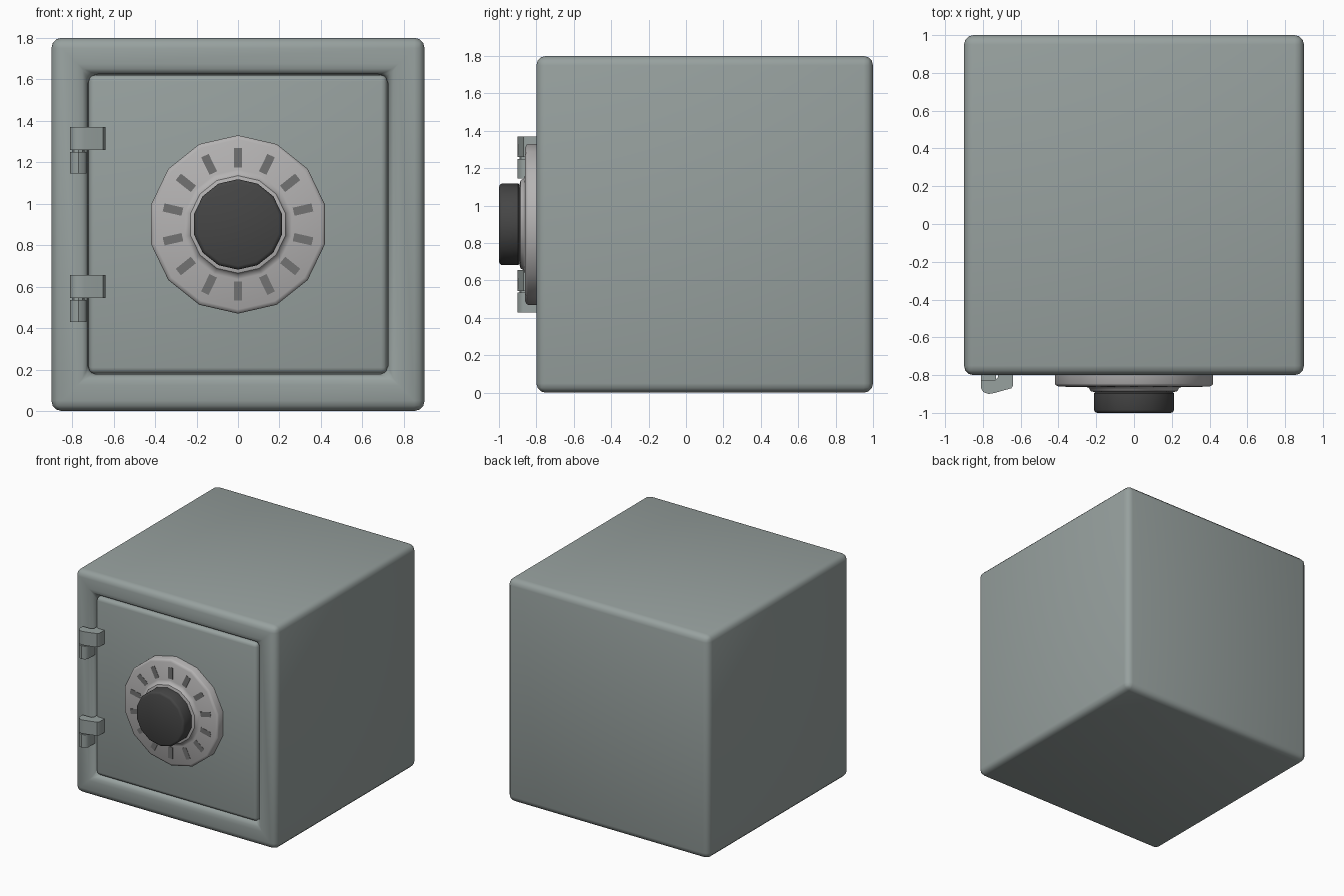
import bpy, bmesh
from math import sin, cos, pi, radians
from mathutils import Vector, Matrix

if "Cube" in bpy.data.objects:
    bpy.data.objects.remove(bpy.data.objects["Cube"])

CZ = 0.9      # height of the dial centre
SIDES = 14    # sides of the dial and number of marks


def material(name, rgb):
    m = bpy.data.materials.new(name)
    m.diffuse_color = (*rgb, 1)
    m.use_nodes = True
    m.node_tree.nodes["Principled BSDF"].inputs["Base Color"].default_value = m.diffuse_color
    return m


STEEL = material("painted_steel", (0.31, 0.355, 0.345))
SILVER = material("silver", (0.46, 0.45, 0.45))
BLACK = material("black", (0.06, 0.06, 0.06))
MARK = material("dark_mark", (0.17, 0.17, 0.17))


def finish(bm, name, mat, bevel=0, segments=3, angle=40):
    bmesh.ops.recalc_face_normals(bm, faces=bm.faces)
    me = bpy.data.meshes.new(name)
    bm.to_mesh(me)
    bm.free()
    ob = bpy.data.objects.new(name, me)
    bpy.context.collection.objects.link(ob)
    me.materials.append(mat)
    bpy.ops.object.select_all(action='DESELECT')
    bpy.context.view_layer.objects.active = ob
    ob.select_set(True)
    if bevel:
        b = ob.modifiers.new("bevel", 'BEVEL')
        b.width, b.segments = bevel, segments
        b.limit_method = 'ANGLE'
        bpy.ops.object.modifier_apply(modifier=b.name)
    bpy.ops.object.shade_smooth_by_angle(angle=radians(angle))
    return ob


def box(bm, lo, hi, rot=None):
    lo, hi = Vector(lo), Vector(hi)
    m = Matrix.Translation((lo + hi) / 2) @ Matrix.Diagonal((*(hi - lo), 1))
    bmesh.ops.create_cube(bm, size=1, matrix=(rot @ m if rot else m))


def lathe(name, profile, mat):
    # profile of (radius, y) turned about the dial axis
    bm = bmesh.new()
    rings = [[bm.verts.new((r * sin(2 * pi * k / SIDES), y, CZ + r * cos(2 * pi * k / SIDES)))
              for k in range(SIDES)] for r, y in profile]
    for a, b in zip(rings, rings[1:]):
        for k in range(SIDES):
            n = (k + 1) % SIDES
            bm.faces.new((a[k], a[n], b[n], b[k]))
    bm.faces.new(rings[0])
    bm.faces.new(rings[-1])
    return finish(bm, name, mat)


def prism(name, profile, z0, z1, mat):
    # (x, y) outline raised from z0 to z1
    bm = bmesh.new()
    f = bm.faces.new([bm.verts.new((x, y, z0)) for x, y in profile])
    up = bmesh.ops.extrude_face_region(bm, geom=[f])
    bmesh.ops.translate(bm, vec=(0, 0, z1 - z0),
                        verts=[g for g in up["geom"] if isinstance(g, bmesh.types.BMVert)])
    return finish(bm, name, mat)


# Body with a recess for the door in its front
bm = bmesh.new()
box(bm, (-0.9, -0.8, 0), (0.9, 1, 1.8))
front = min(bm.faces, key=lambda f: f.calc_center_median().y)
bmesh.ops.inset_region(bm, faces=[front], thickness=0.175, use_even_offset=True)
front = bmesh.ops.extrude_discrete_faces(bm, faces=[front])["faces"][0]
bmesh.ops.translate(bm, verts=front.verts, vec=(0, 0.2, 0))
finish(bm, "safe_body", STEEL, 0.05)

# Door
bm = bmesh.new()
box(bm, (-0.72, -0.79, 0.18), (0.72, -0.62, 1.62))
finish(bm, "door", STEEL, 0.03)

# Dial plate, knob and radial marks
lathe("dial_plate", [(0.43, -0.76), (0.43, -0.845), (0.425, -0.853), (0.41, -0.86), (0.265, -0.86),
                     (0.245, -0.868), (0.235, -0.885), (0.215, -0.89)], SILVER)
lathe("dial_knob", [(0.2, -0.86), (0.2, -0.887), (0.21, -0.89), (0.218, -0.897),
                    (0.218, -0.985), (0.212, -0.995), (0.2, -1.0)], BLACK)
bm = bmesh.new()
for k in range(SIDES):
    turn = (Matrix.Translation((0, 0, CZ)) @ Matrix.Rotation(2 * pi * k / SIDES, 4, 'Y'))
    box(bm, (-0.02, -0.862, 0.275), (0.02, -0.85, 0.368), turn)
finish(bm, "dial_marks", MARK)

# Hinges: a door leaf on top of a body leaf, joined by a pin
DOOR_LEAF = [(-0.81, -0.825), (-0.81, -0.87), (-0.797, -0.89), (-0.77, -0.9), (-0.74, -0.895),
             (-0.68, -0.878), (-0.65, -0.87), (-0.64, -0.855), (-0.64, -0.77), (-0.72, -0.77),
             (-0.72, -0.812), (-0.735, -0.825)]
BODY_LEAF = [(-0.81, -0.78), (-0.81, -0.87), (-0.797, -0.89), (-0.77, -0.9),
             (-0.743, -0.89), (-0.73, -0.87), (-0.73, -0.78)]
PIN = [(-0.77 + 0.03 * cos(pi * k / 4), -0.86 + 0.03 * sin(pi * k / 4)) for k in range(8)]
for tag, z in (("upper", 1.145), ("lower", 0.43)):
    prism(tag + "_hinge_body_leaf", BODY_LEAF, z, z + 0.105, STEEL)
    prism(tag + "_hinge_pin", PIN, z + 0.05, z + 0.17, STEEL)
    prism(tag + "_hinge_door_leaf", DOOR_LEAF, z + 0.115, z + 0.225, STEEL)
